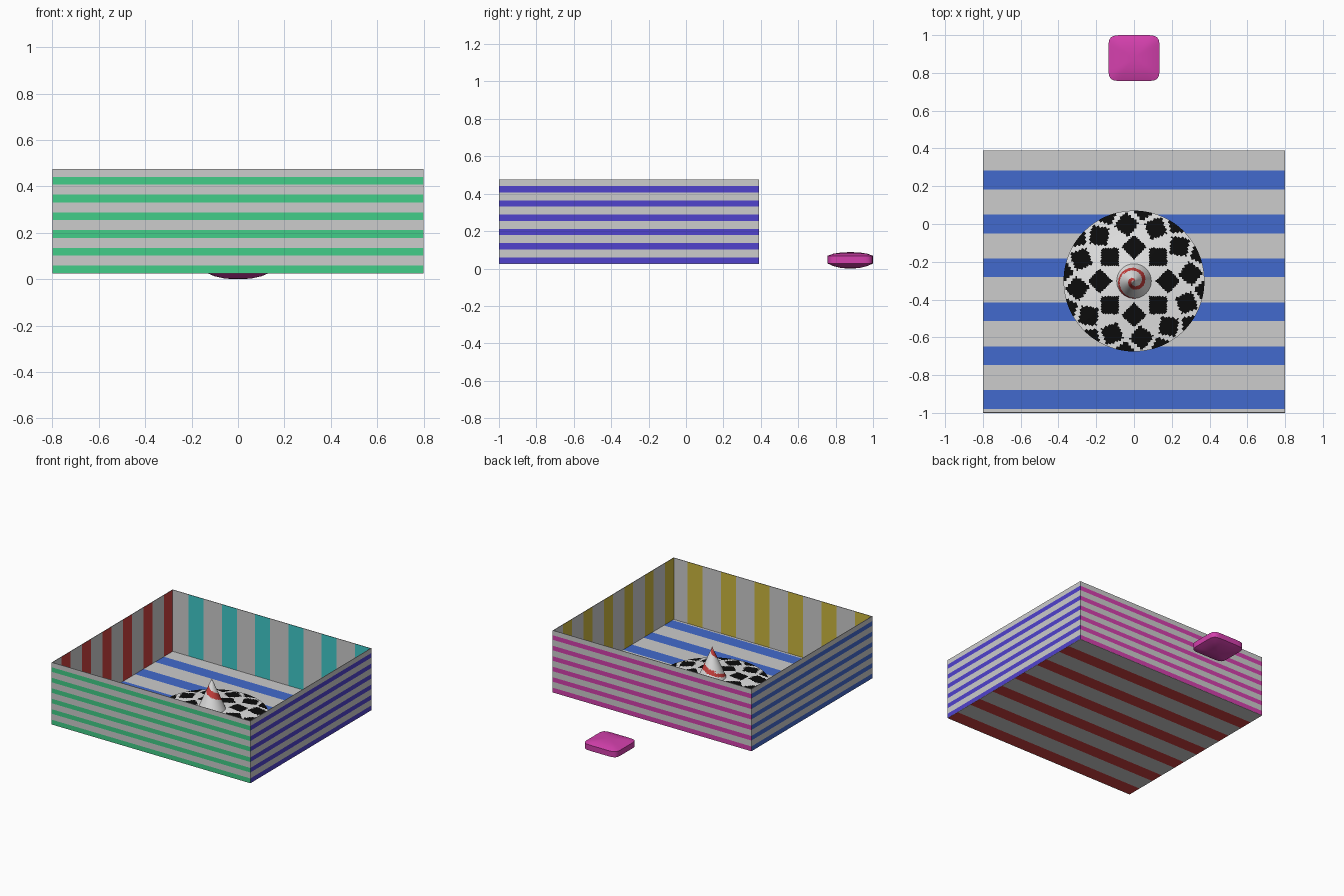
import bpy, bmesh, math
from mathutils import Vector

if "Cube" in bpy.data.objects:
    bpy.data.objects.remove(bpy.data.objects["Cube"])


def material(name, r, g, b):
    m = bpy.data.materials.new(name)
    lin = [((c / 255 + 0.055) / 1.055) ** 2.4 if c > 10 else c / 255 / 12.92 for c in (r, g, b)]
    m.diffuse_color = (*lin, 1)
    m.use_nodes = True
    m.node_tree.nodes["Principled BSDF"].inputs["Base Color"].default_value = m.diffuse_color
    return m


GREY = material("light_grey", 204, 204, 204)
WHITE = material("white", 232, 232, 232)
BLACK = material("black", 12, 12, 12)
GREEN = material("green", 66, 205, 136)
INDIGO = material("indigo", 80, 66, 205)
MAGENTA = material("magenta", 212, 64, 173)
BLUE = material("blue", 66, 106, 205)
RED = material("red", 206, 65, 63)
CYAN = material("cyan", 64, 202, 202)
YELLOW = material("yellow", 204, 183, 62)


def finish(name, bm, mats, smooth=False):
    me = bpy.data.meshes.new(name)
    bm.to_mesh(me)
    bm.free()
    ob = bpy.data.objects.new(name, me)
    bpy.context.collection.objects.link(ob)
    for m in mats:
        me.materials.append(m)
    if smooth:
        bpy.ops.object.select_all(action='DESELECT')
        ob.select_set(True)
        bpy.context.view_layer.objects.active = ob
        bpy.ops.object.shade_smooth_by_angle(angle=math.radians(35))
    return ob


def striped_sheet(name, corner, run, across, normal, colour, first, pitch, width):
    """Rectangle cut into strips: stripes start at 'first' along 'run'."""
    corner, run, across = Vector(corner), Vector(run), Vector(across)
    length = run.length
    step = run / length
    cuts = {0.0, length}
    for k in range(6):
        for c in (first + k * pitch, first + k * pitch + width):
            cuts.add(min(max(c, 0.0), length))
    cuts = sorted(cuts)
    bm = bmesh.new()
    for a, b in zip(cuts, cuts[1:]):
        if b - a < 1e-5:
            continue
        p, q = corner + step * a, corner + step * b
        f = bm.faces.new([bm.verts.new(v) for v in (p, q, q + across, p + across)])
        t = (a + b) / 2 - first
        f.material_index = int(0 <= t < 6 * pitch and t % pitch < width)
        f.normal_update()
        if f.normal.dot(Vector(normal)) < 0:
            f.normal_flip()
    finish(name, bm, [GREY, colour])


# Open box: striped outside, inside and floor
X, Y0, Y1, Z0, Z1 = 0.8, -1.0, 0.39, 0.024, 0.476
T = 0.004
W, D, H = 2 * X, Y1 - Y0, Z1 - Z0
up = (0, 0, H)
low = (0.002, 0.0763, 0.033)
striped_sheet("front_outside", (-X, Y0, Z0), up, (W, 0, 0), (0, -1, 0), GREEN, *low)
striped_sheet("back_outside", (-X, Y1, Z0), up, (W, 0, 0), (0, 1, 0), MAGENTA, *low)
striped_sheet("right_outside", (X, Y0, Z0), up, (0, D, 0), (1, 0, 0), INDIGO, *low)
striped_sheet("left_outside", (-X, Y0, Z0), up, (0, D, 0), (-1, 0, 0), BLUE, *low)
striped_sheet("back_inside", (-X, Y1 - T, Z0), (W, 0, 0), up, (0, -1, 0), CYAN, 0.132, 0.268, 0.12)
striped_sheet("front_inside", (-X, Y0 + T, Z0), (W, 0, 0), up, (0, 1, 0), YELLOW, 0.016, 0.27, 0.12)
striped_sheet("left_inside", (-X + T, Y0, Z0), (0, D, 0), up, (1, 0, 0), RED, 0.108, 0.235, 0.104)
striped_sheet("right_inside", (X - T, Y0, Z0), (0, D, 0), up, (-1, 0, 0), YELLOW, 0.0, 0.235, 0.102)
striped_sheet("floor_top", (-X, Y0, Z0 + T), (0, D, 0), (W, 0, 0), (0, 0, 1), BLUE, 0.02, 0.2327, 0.1)
striped_sheet("floor_bottom", (-X, Y0, Z0), (0, D, 0), (W, 0, 0), (0, 0, -1), RED, 0.005, 0.2327, 0.1)

# Thin rim closing the top of the walls
bm = bmesh.new()
outer = [(-X, Y0), (X, Y0), (X, Y1), (-X, Y1)]
inner = [(-X + T, Y0 + T), (X - T, Y0 + T), (X - T, Y1 - T), (-X + T, Y1 - T)]
for i in range(4):
    j = (i + 1) % 4
    bm.faces.new([bm.verts.new((x, y, Z1)) for x, y in (outer[i], outer[j], inner[j], inner[i])])
finish("box_rim", bm, [GREY])


def revolve(name, profile, cy, segs, mats, rule):
    """Turned shape about (0, cy); rule(r, angle, z) gives the material slot."""
    bm = bmesh.new()
    rings = [[bm.verts.new((r * math.cos(2 * math.pi * i / segs),
                            cy + r * math.sin(2 * math.pi * i / segs), z))
              for i in range(segs)] for r, z in profile]
    for k, (a, b) in enumerate(zip(rings, rings[1:])):
        for i in range(segs):
            j = (i + 1) % segs
            f = bm.faces.new((a[i], a[j], b[j], b[i]))
            f.material_index = rule((profile[k][0] + profile[k + 1][0]) / 2,
                                    2 * math.pi * (i + 0.5) / segs,
                                    (profile[k][1] + profile[k + 1][1]) / 2)
    bmesh.ops.remove_doubles(bm, verts=bm.verts, dist=1e-5)
    return finish(name, bm, mats, True)


# Checkered disc: two rings of diamonds plus half diamonds at the edge
CY, R = -0.302, 0.373
spots = []
for radius, count, turn in ((0.18, 8, 0.0), (0.302, 12, 0.13), (0.385, 12, 0.39)):
    for i in range(count):
        a = math.pi / 2 + turn + 2 * math.pi * i / count
        spots.append((radius * math.cos(a), radius * math.sin(a), a))


def checker(r, ang, z):
    x, y = r * math.cos(ang), r * math.sin(ang)
    for sx, sy, a in spots:
        dx, dy = x - sx, y - sy
        radial = dx * math.cos(a) + dy * math.sin(a)
        side = -dx * math.sin(a) + dy * math.cos(a)
        if abs(radial) + abs(side) < 0.067:
            return 1
    return 0


def disc_height(r):
    return 0.055 + 0.013 * (R - r) / 0.11 if r > 0.263 else 0.068 + 0.022 * (0.263 - r) / 0.17


disc = [(R, 0.028)]
disc += [(R + (0.09 - R) * k / 36, disc_height(R + (0.09 - R) * k / 36)) for k in range(37)]
revolve("checkered_disc", disc, CY, 144, [WHITE, BLACK], checker)


# Cone with a spiral stripe
def spiral(r, ang, z):
    centre = 0.21 - 0.14 * (ang + math.radians(55)) / (2 * math.pi)
    d = (z - centre + 0.07) % 0.14 - 0.07
    return int(abs(d) < (0.022 if z > 0.15 else 0.011))


cone = [(0.098 * (1 - k / 40), 0.075 + 0.232 * k / 40) for k in range(41)]
revolve("striped_cone", cone, CY, 64, [WHITE, RED], spiral)

# Cushion behind the box: rounded square with domed top and bottom
bm = bmesh.new()
N, HX, HY, CUSHION_Y = 64, 0.135, 0.1215, 0.8785
layers = [(0.15, 0.0), (0.45, 0.004), (0.75, 0.013), (1, 0.027), (1, 0.068),
          (0.75, 0.079), (0.45, 0.085), (0.15, 0.087)]
rings = []
for s, z in layers:
    ring = []
    for i in range(N):
        a = 2 * math.pi * i / N
        c, d = math.cos(a), math.sin(a)
        k = (abs(c) ** 7 + abs(d) ** 7) ** (-1 / 7)
        ring.append(bm.verts.new((HX * s * k * c, CUSHION_Y + HY * s * k * d, z)))
    rings.append(ring)
for a, b in zip(rings, rings[1:]):
    for i in range(N):
        j = (i + 1) % N
        bm.faces.new((a[i], a[j], b[j], b[i]))
bm.faces.new(rings[0][::-1])
bm.faces.new(rings[-1])
finish("cushion", bm, [MAGENTA], True)
